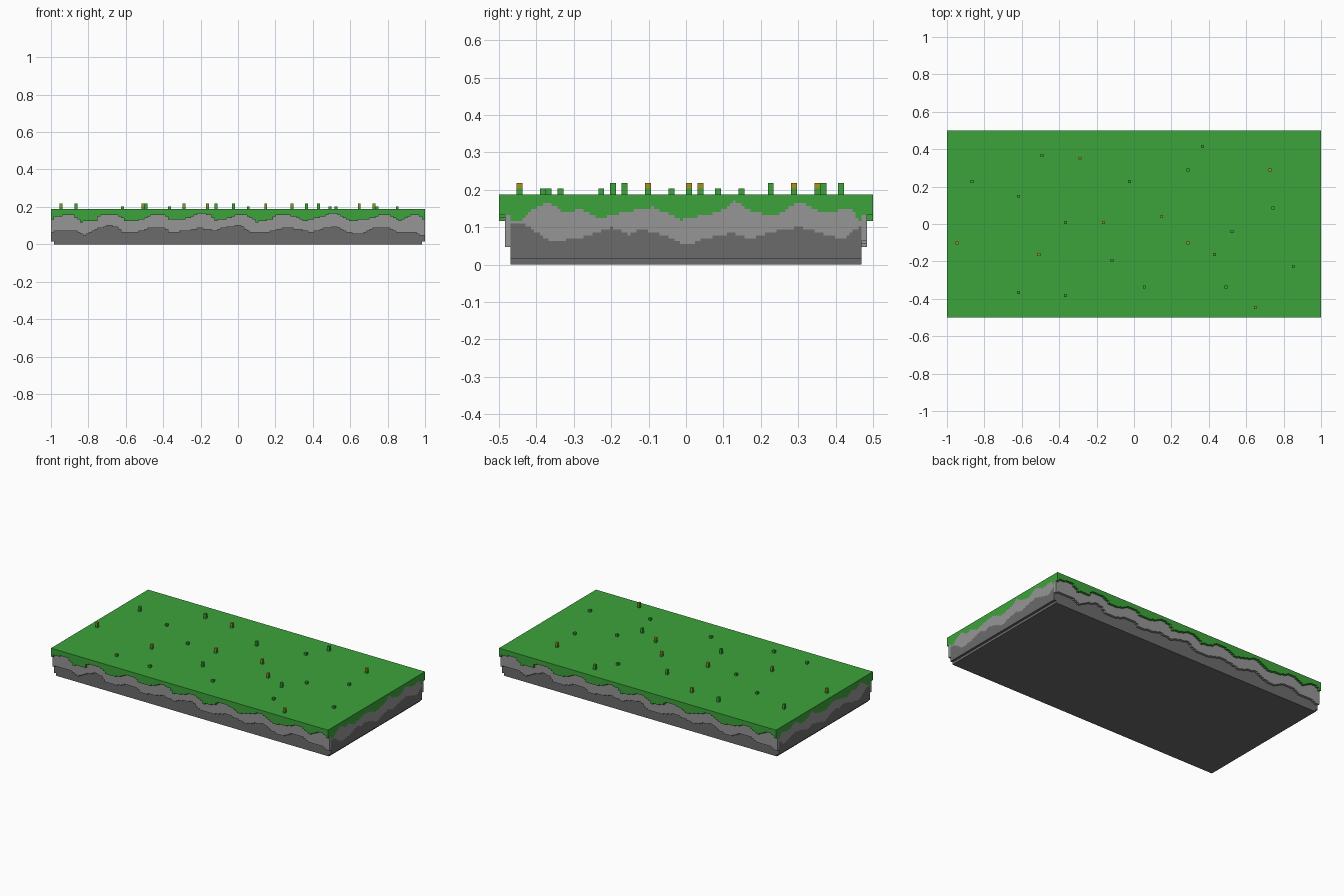
import bpy, bmesh, math

cube = bpy.data.objects.get("Cube")
if cube:
    bpy.data.objects.remove(cube, do_unlink=True)

V = 1 / 64          # block size
Q = 1 / 128         # height step of the ragged layer edges
TOP = 12 * V        # ground level


def material(name, rgb):
    m = bpy.data.materials.new(name)
    m.use_nodes = True
    m.diffuse_color = (*rgb, 1)
    m.node_tree.nodes["Principled BSDF"].inputs["Base Color"].default_value = (*rgb, 1)
    return m


GRASS = material("grass green", (0.047, 0.366, 0.043))
STONE = material("light stone", (0.305, 0.305, 0.305))
ROCK = material("dark rock", (0.147, 0.147, 0.147))
PETAL = material("flower yellow", (0.36, 0.29, 0.01))


def finish(name, bm, mat):
    bmesh.ops.recalc_face_normals(bm, faces=bm.faces)
    me = bpy.data.meshes.new(name)
    bm.to_mesh(me)
    bm.free()
    me.materials.append(mat)
    ob = bpy.data.objects.new(name, me)
    bpy.context.collection.objects.link(ob)
    return ob


def box(name, lo, hi, mat):
    bm = bmesh.new()
    bmesh.ops.create_cube(bm, size=1)
    for v in bm.verts:
        v.co = [lo[i] + (v.co[i] + 0.5) * (hi[i] - lo[i]) for i in range(3)]
    return finish(name, bm, mat)


def sample(points, u):
    # Linear reading of a profile, snapped to the height step
    for (u0, z0), (u1, z1) in zip(points, points[1:]):
        if u <= u1:
            z = z0 + (z1 - z0) * (u - u0) / (u1 - u0)
            return round(z / Q) * Q
    return round(points[-1][1] / Q) * Q


def staircase(points, half, step, limit=None):
    # Stepped outline from -half to +half
    n = round(2 * half / step)
    zs = []
    for i in range(n):
        u = -half + (i + 0.5) * step
        z = sample(points, u)
        if limit:
            z = min(z, sample(limit, u) - Q)
        zs.append(z)
    out = [(-half, zs[0])]
    for i in range(1, n):
        if zs[i] != zs[i - 1]:
            u = -half + i * step
            out += [(u, zs[i - 1]), (u, zs[i])]
    return out + [(half, zs[-1])]


def band(name, lower, upper, place, a, b, mat):
    # Solid between two outlines, extruded from a to b
    bm = bmesh.new()
    loop = lower + upper[::-1]
    ends = [[bm.verts.new(place(u, z, d)) for u, z in loop] for d in (a, b)]
    for e in ends:
        bm.faces.new(e)
    for i in range(len(loop)):
        j = (i + 1) % len(loop)
        bm.faces.new((ends[0][i], ends[0][j], ends[1][j], ends[1][i]))
    return finish(name, bm, mat)


def flat(z, half):
    return [(-half, z), (half, z)]


# Layer edges across the short ends
end_grass = [(-.5, .12), (-.44, .12), (-.41, .147), (-.37, .168), (-.33, .14), (-.28, .147),
             (-.23, .125), (-.17, .14), (-.09, .153), (-.01, .12), (.04, .13), (.09, .14),
             (.13, .17), (.18, .14), (.24, .13), (.3, .168), (.35, .145), (.39, .14),
             (.44, .153), (.46, .12), (.5, .12)]
end_rock = [(-.5, .115), (-.44, .112), (-.36, .06), (-.28, .073), (-.2, .1), (-.15, .08),
            (-.12, .095), (-.06, .08), (0, .05), (.05, .07), (.12, .085), (.17, .07),
            (.22, .085), (.3, .1), (.36, .085), (.42, .068), (.46, .1), (.5, .1)]
# Layer edges along the long sides
side_grass = [(-1, .12), (-.98, .15), (-.88, .155), (-.84, .12), (-.76, .125), (-.73, .16),
              (-.64, .155), (-.6, .125), (-.52, .13), (-.46, .16), (-.39, .155), (-.36, .13),
              (-.28, .135), (-.2, .165), (-.15, .155), (-.12, .125), (-.05, .14), (.01, .16),
              (.06, .15), (.1, .12), (.17, .13), (.22, .16), (.3, .15), (.35, .125),
              (.43, .14), (.5, .165), (.55, .155), (.6, .125), (.7, .135), (.77, .16),
              (.82, .15), (.87, .125), (.93, .16), (.97, .155), (1, .12)]
side_rock = [(-1, .055), (-.97, .07), (-.87, .07), (-.82, .05), (-.76, .075), (-.7, .1),
             (-.65, .095), (-.61, .06), (-.54, .065), (-.45, .09), (-.4, .085), (-.36, .06),
             (-.28, .07), (-.2, .085), (-.12, .07), (-.05, .095), (.01, .1), (.06, .065),
             (.15, .06), (.24, .085), (.33, .08), (.39, .06), (.47, .085), (.53, .095),
             (.59, .06), (.67, .055), (.74, .09), (.8, .085), (.85, .06), (.95, .065),
             (.97, .05), (1, .05)]

CORE = 0.5 - 2 * V
TURF = 22.5 * Q

# Base and top slabs
box("base_plate", (-1 + V, -CORE, 0), (1 - V, CORE, V), ROCK)
box("turf_top", (-1, -.5, TURF), (1, .5, TOP), GRASS)

# Central block, its three layers flush at the short ends
grass_line = staircase(end_grass, CORE, Q)
rock_line = staircase(end_rock, CORE, Q, end_grass)
along_x = lambda u, z, d: (d, u, z)
band("rock_core", flat(V, CORE), rock_line, along_x, -1, 1, ROCK)
band("stone_core", rock_line, grass_line, along_x, -1, 1, STONE)
band("grass_core", grass_line, flat(TURF, CORE), along_x, -1, 1, GRASS)

# Overhanging ragged layers on the front and back
grass_line = staircase(side_grass, 1, V)
rock_line = staircase(side_rock, 1, V, side_grass)
for side, s in (("front", 1), ("back", -1)):
    along_y = lambda u, z, d: (s * u, -s * d, z)
    band(side + "_stone_lip", rock_line, grass_line, along_y, CORE, CORE + V, STONE)
    band(side + "_grass_lip", grass_line, flat(TURF, 1), along_y, CORE, .5, GRASS)

# Plants: short tufts, tall tufts and flowers, snapped to the block grid
short = [(-.625, .145), (-.625, -.37), (-.36, 0), (-.375, -.39), (.055, -.34), (.29, .295),
         (.49, -.34), (.525, -.035), (.74, .08), (.855, -.22)]
tall = [(-.875, .23), (-.49, .365), (-.125, -.19), (-.025, .23), (.36, .41), (.425, -.17)]
flowers = [(-.945, -.105), (-.51, -.17), (-.16, .01), (-.295, .345), (.155, .045),
           (.29, -.105), (.655, -.44), (.72, .295)]


def block(name, p, z, height, mat):
    x, y = (math.floor(c / V) * V for c in p)
    box(name, (x, y, z), (x + V, y + V, z + height), mat)


for p in short:
    block("short_tuft", p, TOP, V, GRASS)
for p in tall:
    block("tall_tuft", p, TOP, 2 * V, GRASS)
for p in flowers:
    block("flower_stem", p, TOP, V, GRASS)
    block("flower_head", p, TOP + V, V, PETAL)
